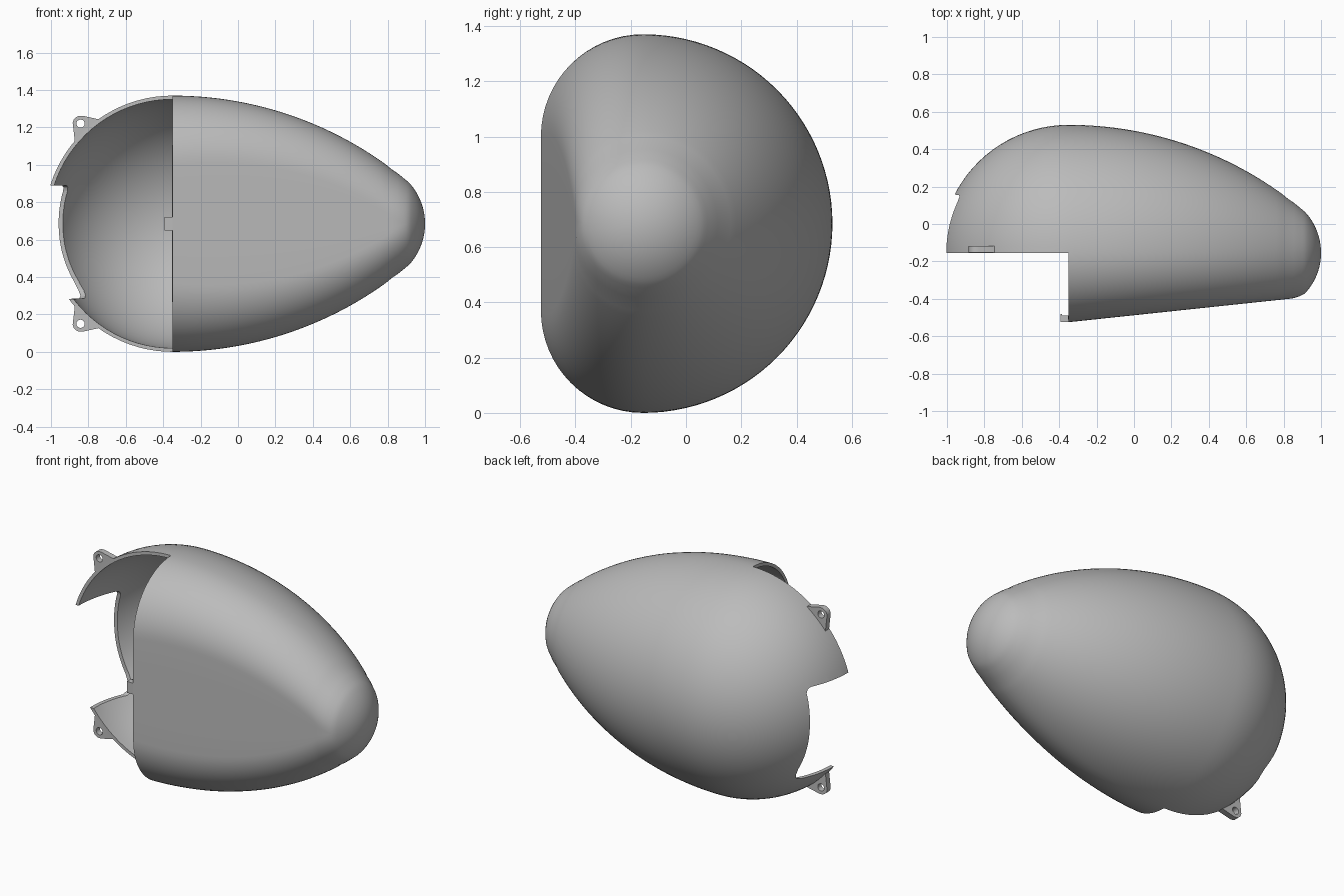
import bpy, bmesh
from math import sin, cos, pi, sqrt, radians

if "Cube" in bpy.data.objects:
    bpy.data.objects.remove(bpy.data.objects["Cube"])

AY, CZ = -0.155, 0.685      # long axis of the shell
R0, X0 = 0.685, -0.35       # largest radius and where it lies
CAP, ARC = 0.326, 1.95      # nose and flank radii
WALL = 0.02

grey = bpy.data.materials.new("plain grey")
grey.use_nodes = True
grey.diffuse_color = (0.5, 0.5, 0.5, 1)
grey.node_tree.nodes["Principled BSDF"].inputs["Base Color"].default_value = (0.5, 0.5, 0.5, 1)


def add_object(name, bm):
    mesh = bpy.data.meshes.new(name)
    bm.to_mesh(mesh)
    bm.free()
    mesh.materials.append(grey)
    ob = bpy.data.objects.new(name, mesh)
    bpy.context.collection.objects.link(ob)
    return ob


def activate(ob):
    bpy.ops.object.select_all(action='DESELECT')
    ob.select_set(True)
    bpy.context.view_layer.objects.active = ob


def radius(x):
    if x < X0:
        return sqrt(max(R0 ** 2 - (x - X0) ** 2, 0))
    flank = R0 - ARC + sqrt(ARC ** 2 - (x - X0) ** 2)
    cap = sqrt(max(CAP ** 2 - max(x - 1 + CAP, 0) ** 2, 0))
    return min(flank, cap) if x > 0.8 else flank


def depth(x, r):
    # front depth tapers in a line and blends softly into the nose
    line, k = 0.37 - 0.106 * (x - X0), 0.04
    h = max(k - abs(line - r), 0) / k
    return min(min(line, r) - h * h * k / 4, 0.98 * r)


def section(x):
    # round back half, then a flattened front half with round corners
    r = radius(x)
    d = depth(x, r)
    flat = r - d
    pts = [(AY + r * sin(pi * j / BACK), CZ + r * cos(pi * j / BACK)) for j in range(BACK + 1)]
    corner = [pi / 2 * j / 16 for j in range(17)]
    pts += [(AY - d * sin(a), CZ - flat - d * cos(a)) for a in corner[1:]]
    pts += [(AY - d, CZ + flat * f) for f in (-0.5, 0, 0.5)]
    pts += [(AY - d * cos(a), CZ + flat + d * sin(a)) for a in corner[:-1]]
    return pts


# Shell skin: stations run from the nose to the open end
BACK = 56
stations = [1 - CAP + CAP * cos(0.05 + 0.82 * i / 14) for i in range(15)]
start = stations[-1]
stations += [start + (X0 - start) * i / 40 for i in range(1, 41)]
last_full = len(stations) - 1
stations += [X0 - R0 * sin(radians(4 * i)) for i in range(1, 22)]

bm = bmesh.new()
rings = []
for i, x in enumerate(stations):
    pts = section(x)
    if i > last_full:
        pts = pts[:BACK + 1]
    rings.append([bm.verts.new((x, y, z)) for y, z in pts])
for i in range(len(rings) - 1):
    a, b = rings[i], rings[i + 1]
    n = len(a)
    count = n if i < last_full else BACK
    for j in range(count):
        k = (j + 1) % n
        bm.faces.new((a[j], a[k], b[k], b[j]))
tip = bm.verts.new((1, AY, CZ))
first = rings[0]
for j in range(len(first)):
    bm.faces.new((tip, first[(j + 1) % len(first)], first[j]))
shell = add_object("shell", bm)

# Rounded notch cutter at the open end
outline = [(-0.4, 0.89), (0.125, 0.89), (0.145, 0.88), (0.155, 0.86), (0.158, 0.68),
           (0.155, 0.38), (0.145, 0.33), (0.125, 0.3), (0.09, 0.285), (-0.4, 0.28)]
bm = bmesh.new()
face = bm.faces.new([bm.verts.new((-1.2, y, z)) for y, z in outline])
ext = bmesh.ops.extrude_face_region(bm, geom=[face])
for v in ext["geom"]:
    if isinstance(v, bmesh.types.BMVert):
        v.co.x = -0.6
bmesh.ops.recalc_face_normals(bm, faces=bm.faces[:])
cutter = add_object("notch_cutter", bm)
cutter.hide_render = True

activate(shell)
solid = shell.modifiers.new("wall", 'SOLIDIFY')
solid.thickness, solid.offset = WALL, -1
cut = shell.modifiers.new("notch", 'BOOLEAN')
cut.operation, cut.solver, cut.object = 'DIFFERENCE', 'EXACT', cutter
for name in ("wall", "notch"):
    bpy.ops.object.modifier_apply(modifier=name)
bpy.data.objects.remove(cutter)
bpy.ops.object.shade_smooth_by_angle(angle=radians(35))


# Mounting lugs with screw holes, mirrored above and below
def lug(name, side):
    hx, hz, rim = -0.842, 0.535, 0.042
    pts = [(-0.74, 0.557), (-0.83, hz + rim)]
    pts += [(hx + rim * cos(radians(a)), hz + rim * sin(radians(a))) for a in range(90, 186, 12)]
    pts += [(-0.872, 0.435)]
    hole = [(hx + 0.022 * cos(pi * i / 12), hz + 0.022 * sin(pi * i / 12)) for i in range(24)]
    curve = bpy.data.curves.new(name, 'CURVE')
    curve.dimensions, curve.fill_mode, curve.extrude = '2D', 'BOTH', 0.018
    for loop in (pts, hole):
        sp = curve.splines.new('POLY')
        sp.points.add(len(loop) - 1)
        sp.use_cyclic_u = True
        for p, (x, z) in zip(sp.points, loop):
            p.co = (x, CZ + side * z, 0, 1)
    curve.materials.append(grey)
    ob = bpy.data.objects.new(name, curve)
    ob.rotation_euler.x = pi / 2
    ob.location.y = -0.135
    bpy.context.collection.objects.link(ob)
    activate(ob)
    bpy.ops.object.convert(target='MESH')
    bpy.ops.object.shade_smooth_by_angle(angle=radians(30))


lug("upper_lug", 1)
lug("lower_lug", -1)


# Small locating hook on the front wall
def box(name, x, y, z):
    bm = bmesh.new()
    bmesh.ops.create_cube(bm, size=1)
    for v in bm.verts:
        v.co = [lo + (hi - lo) * (c + 0.5) for c, (lo, hi) in zip(v.co, (x, y, z))]
    add_object(name, bm)


box("hook_arm", (-0.394, -0.34), (-0.523, -0.49), (0.65, 0.72))
box("hook_lip", (-0.394, -0.384), (-0.5, -0.48), (0.65, 0.72))
